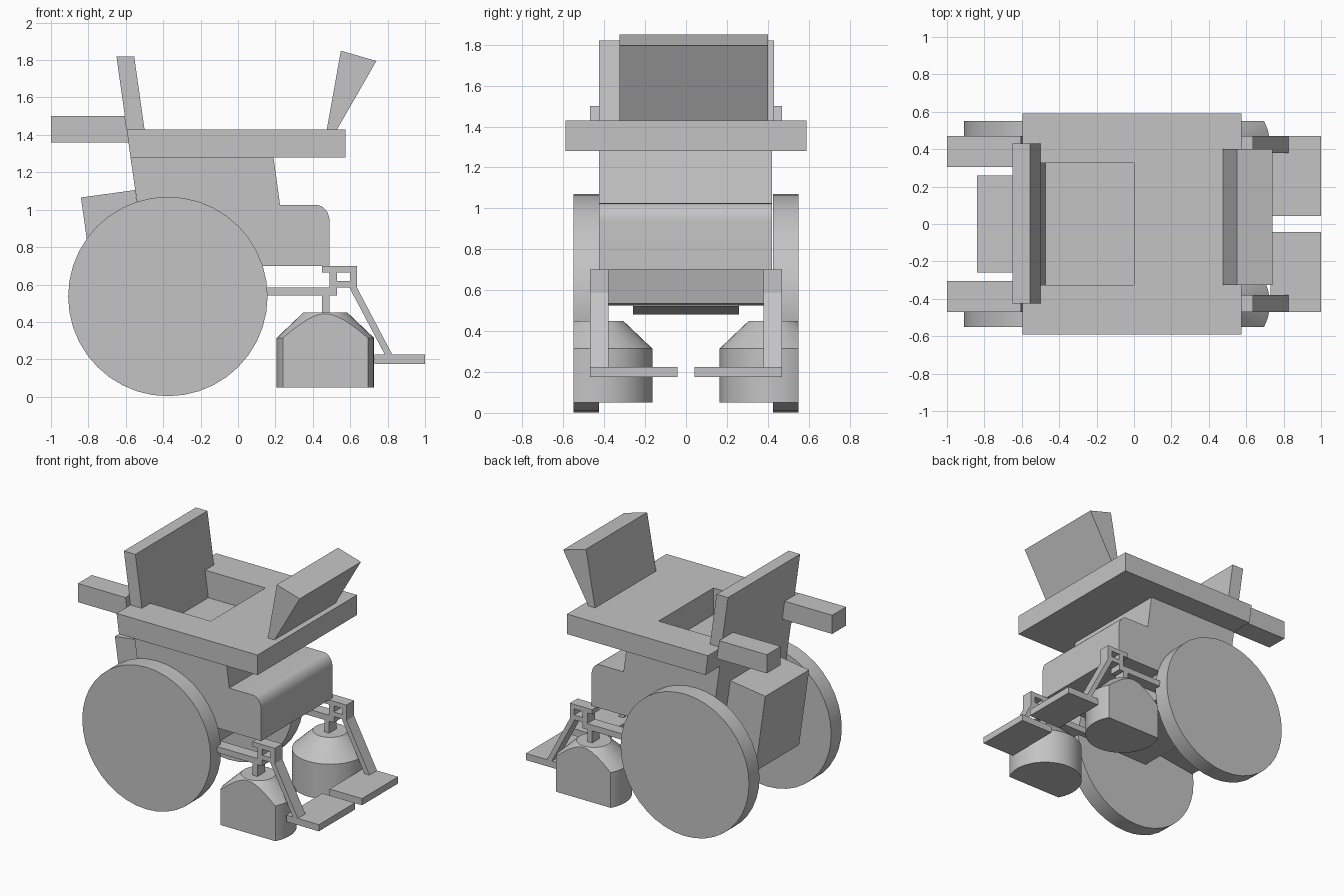
import bpy, bmesh, math
from mathutils import Vector

cube = bpy.data.objects.get("Cube")
if cube:
    bpy.data.objects.remove(cube, do_unlink=True)

# Single neutral colour
GREY = (0.55, 0.55, 0.55, 1)
grey = bpy.data.materials.new("plain_grey")
grey.use_nodes = True
grey.diffuse_color = GREY
for node in grey.node_tree.nodes:
    if node.type == 'BSDF_PRINCIPLED':
        node.inputs["Base Color"].default_value = GREY


def finish(name, bm, smooth=False):
    bmesh.ops.recalc_face_normals(bm, faces=bm.faces)
    mesh = bpy.data.meshes.new(name)
    bm.to_mesh(mesh)
    bm.free()
    mesh.materials.append(grey)
    ob = bpy.data.objects.new(name, mesh)
    bpy.context.collection.objects.link(ob)
    if smooth:
        bpy.ops.object.select_all(action='DESELECT')
        ob.select_set(True)
        bpy.context.view_layer.objects.active = ob
        bpy.ops.object.shade_smooth_by_angle(angle=math.radians(28))
    return ob


def prism(name, outline, y0, y1, smooth=False):
    """Side outline in x and z, extruded from y0 to y1."""
    bm = bmesh.new()
    face = bm.faces.new([bm.verts.new((x, y0, z)) for x, z in outline])
    out = bmesh.ops.extrude_face_region(bm, geom=[face])
    moved = [v for v in out["geom"] if isinstance(v, bmesh.types.BMVert)]
    bmesh.ops.translate(bm, verts=moved, vec=(0, y1 - y0, 0))
    return finish(name, bm, smooth)


def bar(name, x0, x1, z0, z1, y0, y1):
    return prism(name, [(x0, z0), (x1, z0), (x1, z1), (x0, z1)], y0, y1)


def lathe(name, profile, centre, segments, axis, cut_y=None):
    """Revolve (radius, offset) points, optionally sliced flat at cut_y."""
    bm = bmesh.new()
    vs = [bm.verts.new((r, 0, h)) for r, h in profile]
    edges = [bm.edges.new(pair) for pair in zip(vs, vs[1:])]
    bmesh.ops.spin(bm, geom=vs + edges, cent=(0, 0, 0), axis=(0, 0, 1),
                   angle=math.tau, steps=segments)
    bmesh.ops.remove_doubles(bm, verts=bm.verts, dist=0.0005)
    for v in bm.verts:
        if axis == 'Y':
            v.co = Vector((v.co.x, v.co.z, v.co.y))
        v.co += Vector(centre)
    if cut_y is not None:
        bmesh.ops.bisect_plane(bm, geom=bm.verts[:] + bm.edges[:] + bm.faces[:],
                               plane_co=(0, cut_y, 0), plane_no=(0, cut_y, 0),
                               clear_outer=True)
        rim = [e for e in bm.edges if e.is_boundary]
        bmesh.ops.holes_fill(bm, edges=rim, sides=0)
    return finish(name, bm, True)


# Main body with a rounded front shoulder
shoulder = []
for i in range(9):
    a = math.pi / 2 * (1 - i / 8)
    shoulder.append((0.42 + 0.07 * math.cos(a), 0.935 + 0.09 * math.sin(a)))
body = prism("body", [(-0.575, 1.28), (0.19, 1.28), (0.225, 1.025)] + shoulder +
             [(0.49, 0.70), (0.10, 0.70), (0.06, 0.535), (-0.465, 0.525)],
             -0.425, 0.42, True)

# Wide table slab, with a seat recess sunk through it into the body
table = prism("table", [(-0.595, 1.43), (0.575, 1.43), (0.575, 1.28), (-0.575, 1.28)],
              -0.59, 0.59)
cutter = prism("recess_cutter", [(-0.515, 1.53), (0, 1.53), (0, 1.23), (-0.474, 1.23)],
               -0.325, 0.325)
cutter.hide_render = True
for ob in (body, table):
    mod = ob.modifiers.new("recess", 'BOOLEAN')
    mod.operation = 'DIFFERENCE'
    mod.solver = 'EXACT'
    mod.object = cutter
    bpy.context.view_layer.objects.active = ob
    with bpy.context.temp_override(object=ob, active_object=ob):
        bpy.ops.object.modifier_apply(modifier=mod.name)
bpy.data.objects.remove(cutter, do_unlink=True)

# Leaning backrest, front panel and rear pack
prism("backrest", [(-0.595, 1.43), (-0.50, 1.43), (-0.555, 1.82), (-0.65, 1.82)],
      -0.425, 0.43)
prism("front_panel", [(0.475, 1.43), (0.53, 1.43), (0.74, 1.795), (0.55, 1.85)],
      -0.325, 0.40)
prism("rear_pack", [(-0.84, 1.065), (-0.55, 1.105), (-0.465, 0.52), (-0.757, 0.48)],
      -0.26, 0.26)

for side, s in (("right", -1), ("left", 1)):
    # Rear push handle
    prism(side + "_handle", [(-1, 1.36), (-0.585, 1.36), (-0.605, 1.50), (-1, 1.50)],
          s * 0.305, s * 0.47)
    # Large solid wheel
    lathe(side + "_wheel", [(0, -0.0625), (0.533, -0.0625), (0.533, 0.0625), (0, 0.0625)],
          (-0.375, s * 0.4875, 0.536), 40, 'Y')
    # Front caster housing, sliced flat on its outer side
    lathe(side + "_caster", [(0, 0.05), (0.26, 0.05), (0.26, 0.315), (0.118, 0.45), (0, 0.45)],
          (0.467, s * 0.425, 0), 40, 'Z', s * 0.55)
    # Caster frame bars and leg strut
    inner, outer = s * 0.38, s * 0.47
    for part, x0, x1, z0, z1 in (
            ("lower_rail", 0.0, 0.53, 0.54, 0.585),
            ("caster_stem", 0.45, 0.49, 0.43, 0.54),
            ("rear_post", 0.49, 0.53, 0.585, 0.665),
            ("front_post", 0.60, 0.635, 0.62, 0.665),
            ("upper_rail", 0.45, 0.635, 0.665, 0.70),
            ("middle_rail", 0.53, 0.635, 0.585, 0.62)):
        bar(side + "_" + part, x0, x1, z0, z1, inner, outer)
    prism(side + "_leg_strut", [(0.595, 0.585), (0.635, 0.585), (0.825, 0.225), (0.785, 0.225)],
          inner, outer)
    # Footplate
    bar(side + "_footplate", 0.73, 1.0, 0.175, 0.225, s * 0.042, s * 0.47)
